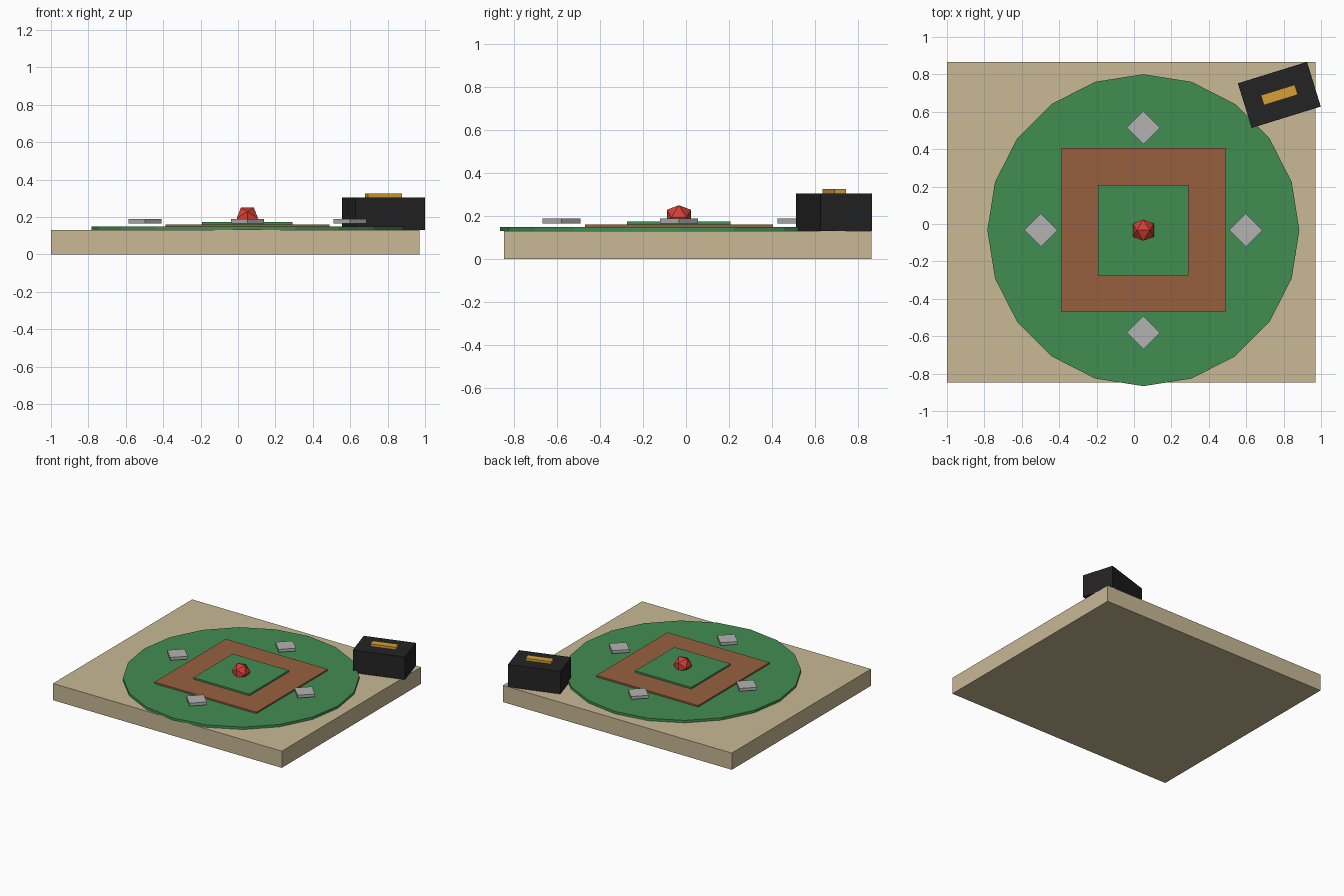
import bpy
import math

if "Cube" in bpy.data.objects:
    bpy.data.objects.remove(bpy.data.objects["Cube"])


def material(name, rgb):
    m = bpy.data.materials.new(name)
    m.diffuse_color = (*rgb, 1)
    m.use_nodes = True
    m.node_tree.nodes["Principled BSDF"].inputs["Base Color"].default_value = m.diffuse_color
    return m


SAND = material("sand", (0.58, 0.48, 0.30))
GREEN = material("grass", (0.055, 0.27, 0.085))
DIRT = material("dirt", (0.31, 0.117, 0.05))
BLACK = material("black", (0.017, 0.017, 0.017))
GOLD = material("gold", (0.66, 0.35, 0.035))
RED = material("red", (0.65, 0.05, 0.035))
GREY = material("light_grey", (0.45, 0.45, 0.45))


def finish(name, mat):
    ob = bpy.context.object
    ob.name = name
    ob.data.materials.append(mat)
    return ob


def box(name, x, y, z0, z1, w, d, mat, turn=0.0):
    """Box standing between heights z0 and z1, turned about z."""
    bpy.ops.mesh.primitive_cube_add(size=1, location=(x, y, (z0 + z1) / 2),
                                    rotation=(0, 0, turn))
    bpy.context.object.scale = (w, d, z1 - z0)
    return finish(name, mat)


CX, CY = 0.05, -0.033   # centre of the field

# Ground slab
box("ground_slab", -0.015, 0.009, 0, 0.13, 1.97, 1.712, SAND)

# Twenty-sided outfield disc
bpy.ops.mesh.primitive_cylinder_add(vertices=20, radius=0.834, depth=0.019,
                                    location=(CX, CY, 0.1395))
finish("outfield", GREEN)

# Stepped infield squares
box("infield_dirt", CX, CY, 0.147, 0.161, 0.877, 0.877, DIRT)
box("infield_grass", CX, CY, 0.16, 0.174, 0.483, 0.483, GREEN)

# Four diamond plates around the field
for i in range(4):
    a = i * math.pi / 2
    box(f"base_plate_{i + 1}", CX + 0.548 * math.cos(a), CY + 0.548 * math.sin(a),
        0.166, 0.189, 0.125, 0.125, GREY, math.pi / 4)

# Faceted red ball: icosahedron resting with an edge uppermost, along x
phi = (1 + 5 ** 0.5) / 2
k = 0.035
verts = []
for s in (-1, 1):
    for t in (-1, 1):
        verts += [(s * phi * k, t * k, 0), (0, s * phi * k, t * k), (t * k, 0, s * phi * k)]
# Every triple of mutually adjacent points is a face
near = lambda a, b: abs(math.dist(verts[a], verts[b]) - 2 * k) < 1e-4
faces = []
for a in range(12):
    for b in range(a + 1, 12):
        for c in range(b + 1, 12):
            if near(a, b) and near(b, c) and near(a, c):
                A, B, C = verts[a], verts[b], verts[c]
                det = (A[0] * (B[1] * C[2] - B[2] * C[1])
                       - A[1] * (B[0] * C[2] - B[2] * C[0])
                       + A[2] * (B[0] * C[1] - B[1] * C[0]))
                faces.append((a, b, c) if det > 0 else (a, c, b))
mesh = bpy.data.meshes.new("ball")
mesh.from_pydata(verts, [], faces)
ball = bpy.data.objects.new("ball", mesh)
ball.location = (CX, CY, 0.194)
mesh.materials.append(RED)
bpy.context.collection.objects.link(ball)

# Scoreboard box with a gold bar on top
box("corner_box", 0.777, 0.69, 0.13, 0.306, 0.387, 0.25, BLACK, 0.3)
box("gold_bar", 0.777, 0.69, 0.30, 0.325, 0.19, 0.056, GOLD, 0.3)
